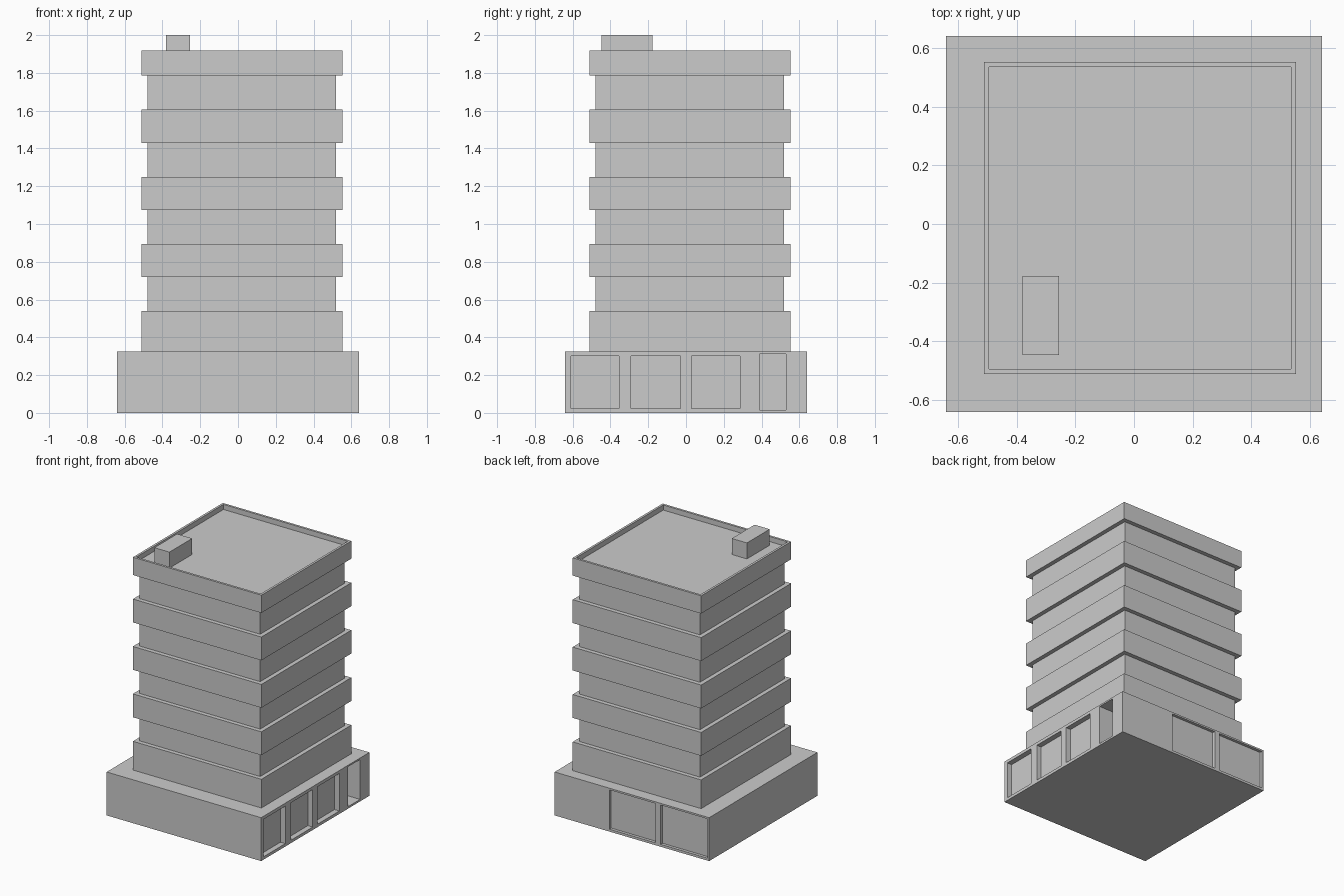
import bpy
import bmesh
from mathutils import Vector

if "Cube" in bpy.data.objects:
    bpy.data.objects.remove(bpy.data.objects["Cube"])


def new_object(name, bm):
    bmesh.ops.recalc_face_normals(bm, faces=bm.faces)
    mesh = bpy.data.meshes.new(name)
    bm.to_mesh(mesh)
    bm.free()
    obj = bpy.data.objects.new(name, mesh)
    bpy.context.collection.objects.link(obj)
    return obj


def box(name, lo, hi):
    lo, hi = Vector(lo), Vector(hi)
    bm = bmesh.new()
    bmesh.ops.create_cube(bm, size=1)
    for v in bm.verts:
        v.co = (lo + hi) / 2 + v.co * (hi - lo)
    return new_object(name, bm)


def carve(target, name, lo, hi):
    cutter = box(name, lo, hi)
    cutter.hide_render = True
    cutter.hide_set(True)
    mod = target.modifiers.new(name, 'BOOLEAN')
    mod.operation = 'DIFFERENCE'
    mod.solver = 'EXACT'
    mod.object = cutter
    bpy.context.view_layer.objects.active = target
    bpy.ops.object.modifier_apply(modifier=mod.name)
    bpy.data.objects.remove(cutter)


# Ground floor podium
H = 0.64
BASE_TOP = 0.325
podium = box("podium", (-H, -H, 0), (H, H, BASE_TOP))

# Shop windows and deep doorway on the right side
for y0, y1 in [(-0.61, -0.355), (-0.29, -0.03), (0.028, 0.285)]:
    carve(podium, "shop_window", (H - 0.04, y0, 0.022), (H + 0.1, y1, 0.302))
carve(podium, "doorway", (H - 0.15, 0.39, 0.015), (H + 0.1, 0.53, 0.313))

# Wide shallow bays on the back
for x0, x1 in [(-0.627, -0.238), (-0.197, 0.187)]:
    carve(podium, "back_bay", (x0, H - 0.022, 0.018), (x1, H + 0.1, 0.312))

# Tower: square rings stacked into alternating parapet and window bands
CENTRE = 0.02
WIDE, NARROW, INNER = 0.532, 0.50, 0.515
ROOF = 1.88
bands = [(BASE_TOP, 0.54), (0.72, 0.895), (1.075, 1.25), (1.43, 1.605), (1.785, 1.918)]
profile = []
for i, (z0, z1) in enumerate(bands):
    if i:
        profile.append((NARROW, z0))
    profile += [(WIDE, z0), (WIDE, z1)]
    if i < len(bands) - 1:
        profile.append((NARROW, z1))
profile += [(INNER, bands[-1][1]), (INNER, ROOF)]

bm = bmesh.new()
rings = [[bm.verts.new((CENTRE + sx * r, CENTRE + sy * r, z))
          for sx, sy in ((-1, -1), (1, -1), (1, 1), (-1, 1))] for r, z in profile]
for a, b in zip(rings, rings[1:]):
    for k in range(4):
        n = (k + 1) % 4
        bm.faces.new((a[k], a[n], b[n], b[k]))
bm.faces.new(rings[0][::-1])
bm.faces.new(rings[-1])
new_object("tower", bm)

# Rooftop plant housing
box("roof_housing", (-0.38, -0.447, ROOF), (-0.255, -0.178, 2.0))
